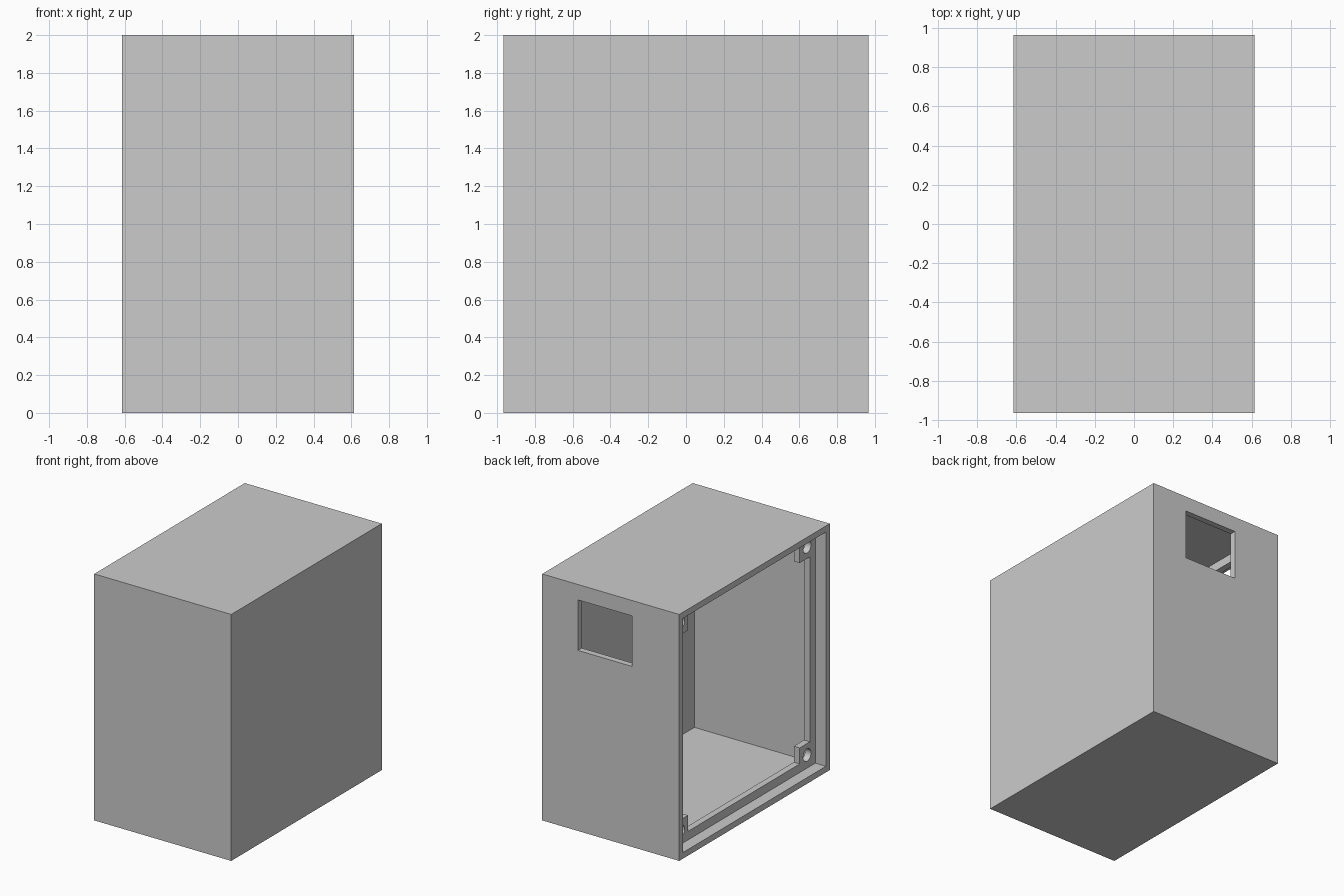
import bpy
import math

cube = bpy.data.objects.get("Cube")
if cube:
    bpy.data.objects.remove(cube, do_unlink=True)

# Overall sizes
HX, HY, H = 0.615, 0.965, 2.0
WALL = 0.05
LIP = 0.07             # frame width beyond the wall
BLOCK = 0.25           # corner block reach from the outer faces
FRAME_X = (-0.52, -0.467)
IY = HY - WALL         # inner half depth

grey = bpy.data.materials.new("plain_grey")
grey.use_nodes = True
grey.diffuse_color = (0.6, 0.6, 0.6, 1)
grey.node_tree.nodes["Principled BSDF"].inputs["Base Color"].default_value = (0.6, 0.6, 0.6, 1)


def box(name, x, y, z):
    """Box between (min, max) pairs."""
    bpy.ops.mesh.primitive_cube_add(size=1, location=[sum(p) / 2 for p in (x, y, z)])
    ob = bpy.context.object
    ob.name = name
    ob.scale = [p[1] - p[0] for p in (x, y, z)]
    bpy.ops.object.transform_apply(location=True, rotation=True, scale=True)
    ob.data.materials.append(grey)
    return ob


def cut(target, cutter):
    """Subtract the cutter from the target and remove it."""
    cutter.hide_render = True
    mod = target.modifiers.new("cut", 'BOOLEAN')
    mod.operation = 'DIFFERENCE'
    mod.solver = 'EXACT'
    mod.object = cutter
    bpy.context.view_layer.objects.active = target
    bpy.ops.object.modifier_apply(modifier=mod.name)
    bpy.data.objects.remove(cutter, do_unlink=True)


# Hollow case, open on its right side
case = box("case", (-HX, HX), (-HY, HY), (0, H))
cut(case, box("cavity_cutter", (-HX - 0.1, HX - WALL), (-IY, IY), (WALL, H - WALL)))

# Rectangular window in the back wall
cut(case, box("window_cutter", (-0.19, 0.295), (HY - 0.2, HY + 0.1), (1.465, 1.875)))

# Recessed frame: two crossing cuts leave a square block in each corner
frame = box("mounting_frame", FRAME_X, (-IY, IY), (WALL, H - WALL))
through = (FRAME_X[0] - 0.1, FRAME_X[1] + 0.1)
edge = WALL + LIP
for a, b in ((edge, BLOCK), (BLOCK, edge)):
    cut(frame, box("opening_cutter", through, (a - HY, HY - a), (b, H - b)))

# Screw holes centred in the corner blocks
mid = (WALL + BLOCK) / 2 + 0.005
for y in (mid - HY, HY - mid):
    for z in (mid, H - mid):
        bpy.ops.mesh.primitive_cylinder_add(
            vertices=32, radius=0.05, depth=0.3,
            location=(sum(FRAME_X) / 2, y, z), rotation=(0, math.pi / 2, 0))
        hole = bpy.context.object
        hole.data.materials.append(grey)
        cut(frame, hole)

# Smooth hole walls, sharp box edges
bpy.ops.object.select_all(action='DESELECT')
frame.select_set(True)
bpy.context.view_layer.objects.active = frame
bpy.ops.object.shade_smooth_by_angle(angle=math.radians(30))
